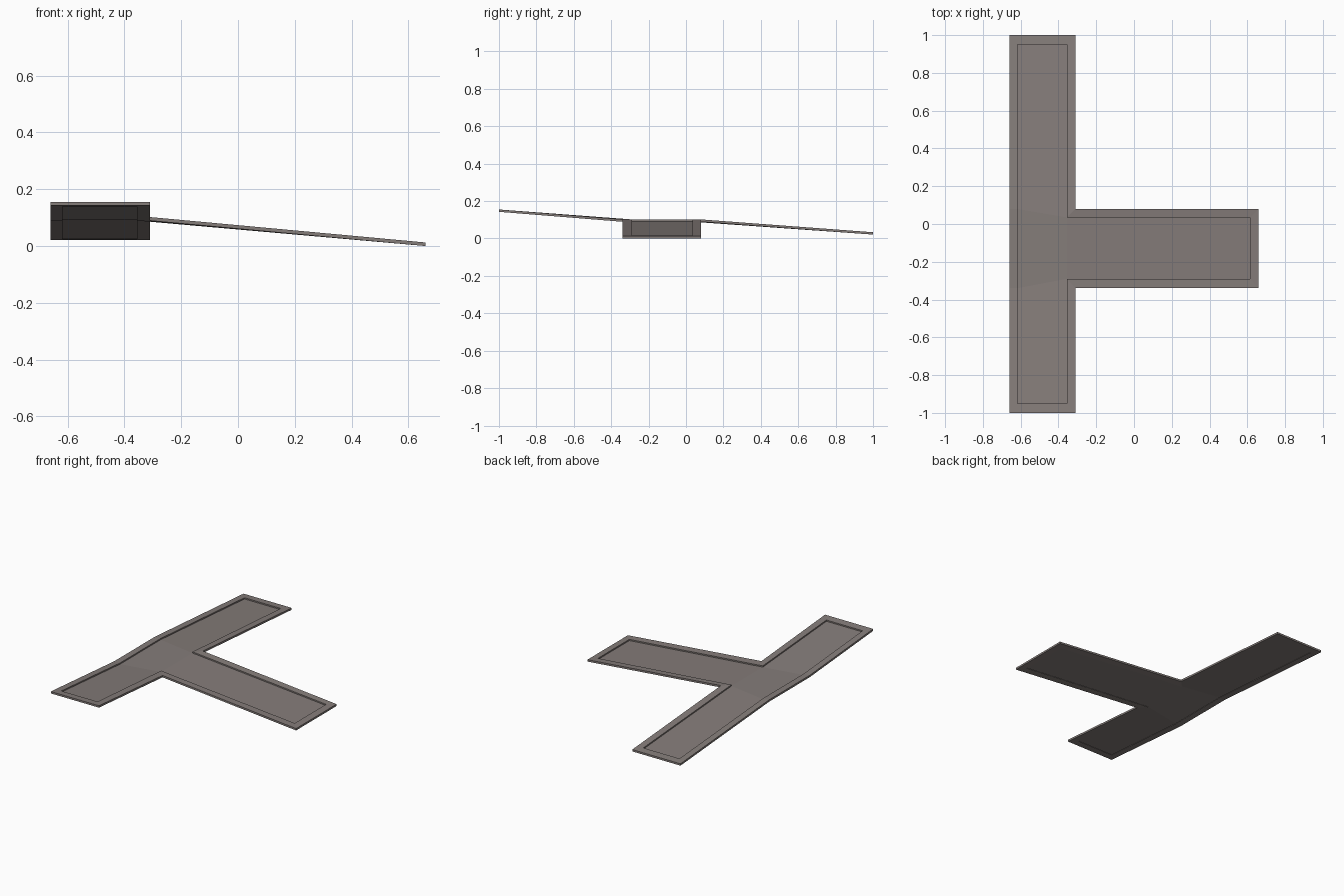
import bpy, bmesh

if "Cube" in bpy.data.objects:
    bpy.data.objects.remove(bpy.data.objects["Cube"])

# One flat colour for the whole walkway
mat = bpy.data.materials.new("warm grey")
mat.diffuse_color = (0.235, 0.205, 0.195, 1)
mat.use_nodes = True
mat.node_tree.nodes["Principled BSDF"].inputs["Base Color"].default_value = mat.diffuse_color

# Matching outlines of the T, counter-clockwise (index 8 and 9 are the bends on the long side)
OUTER = [(-.66, -1), (-.31, -1), (-.31, -.34), (.66, -.34), (.66, .08),
         (-.31, .08), (-.31, 1), (-.66, 1), (-.66, .08), (-.66, -.34)]
INNER = [(-.618, -.95), (-.355, -.95), (-.355, -.29), (.615, -.29), (.615, .035),
         (-.355, .035), (-.355, .95), (-.618, .95), (-.618, .08), (-.618, -.34)]
THICK = 0.0125


def top_z(x, y):
    """Height of the top surface: level junction with three sloping arms."""
    if x > -.31:
        return .102 - (x + .31) * .0895 / .97
    if y < -.34:
        return .102 + (-.34 - y) * .053 / .66
    if y > .08:
        return .102 - (y - .08) * .0685 / .92
    return .102


def loop(bm, pts, drop):
    return [bm.verts.new((x, y, top_z(x, y) - drop)) for x, y in pts]


def bridge(bm, a, b):
    n = len(a)
    for i in range(n):
        j = (i + 1) % n
        bm.faces.new((a[i], a[j], b[j], b[i]))


def finish(bm, name):
    bmesh.ops.recalc_face_normals(bm, faces=bm.faces[:])
    me = bpy.data.meshes.new(name)
    bm.to_mesh(me)
    bm.free()
    me.materials.append(mat)
    bpy.context.collection.objects.link(bpy.data.objects.new(name, me))


# Raised border frame
bm = bmesh.new()
ot, ob = loop(bm, OUTER, 0), loop(bm, OUTER, THICK)
it, ib = loop(bm, INNER, 0), loop(bm, INNER, THICK)
for a, b in ((ot, it), (it, ib), (ib, ob), (ob, ot)):
    bridge(bm, a, b)
finish(bm, "border_frame")

# Thin deck sunk between the frame's top and bottom
bm = bmesh.new()
t, b = loop(bm, INNER, .0085), loop(bm, INNER, .0105)
bridge(bm, t, b)
for v in (t, b):
    for ids in ((0, 1, 2, 9), (2, 3, 4, 5), (5, 6, 7, 8), (9, 2, 5, 8)):
        bm.faces.new([v[i] for i in ids])
finish(bm, "sunken_deck")
